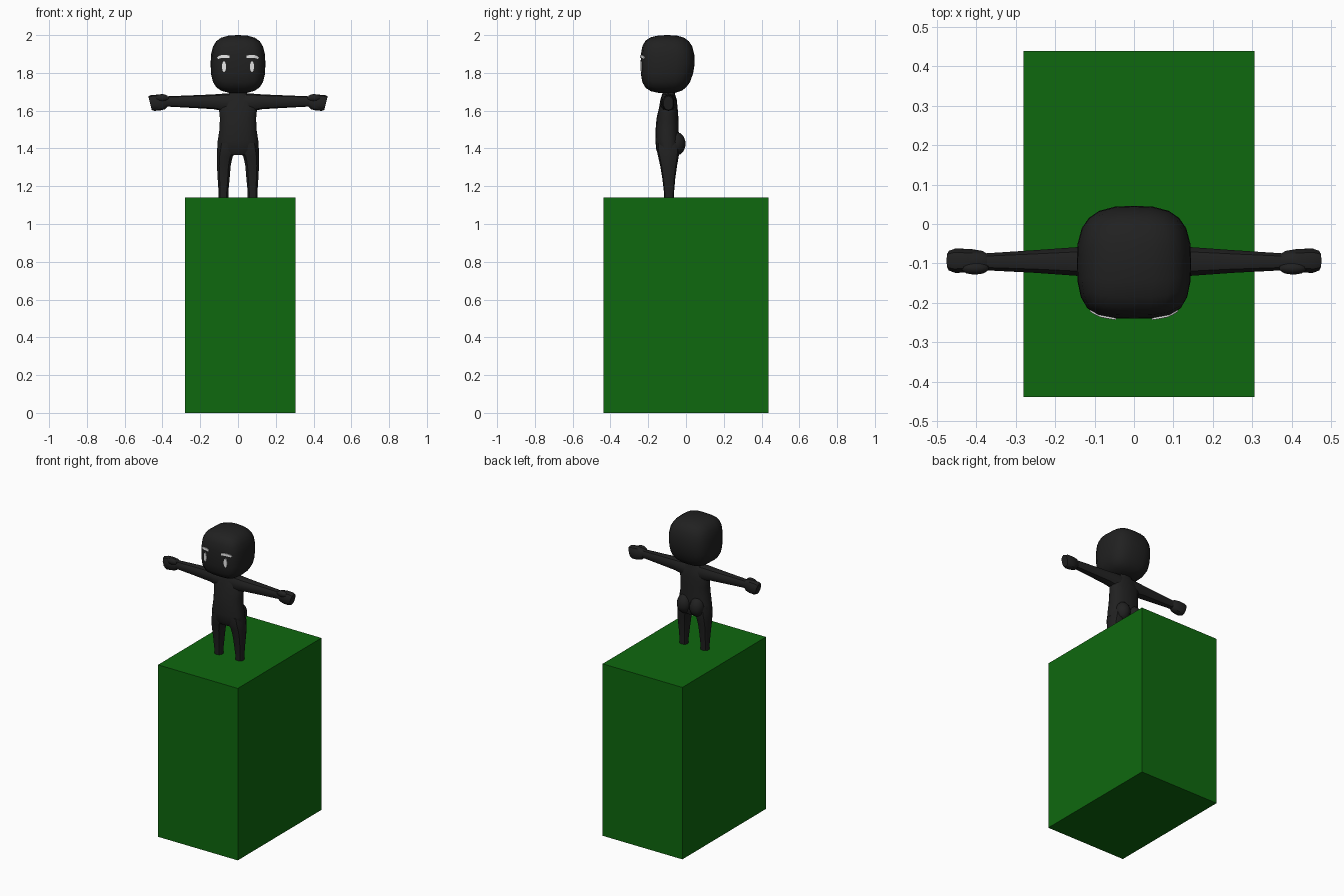
import bpy, bmesh, math
from mathutils import Vector
from mathutils.bvhtree import BVHTree

if "Cube" in bpy.data.objects:
    bpy.data.objects.remove(bpy.data.objects["Cube"])


def material(name, r, g, b):
    m = bpy.data.materials.new(name)
    m.diffuse_color = (r, g, b, 1)
    m.use_nodes = True
    m.node_tree.nodes["Principled BSDF"].inputs["Base Color"].default_value = m.diffuse_color
    return m


GREEN = material("green", 0.0045, 0.14, 0.0045)
BLACK = material("black", 0.015, 0.015, 0.015)
WHITE = material("white", 0.8, 0.8, 0.8)


def finish(name, bm, mat, smooth=True):
    bmesh.ops.recalc_face_normals(bm, faces=bm.faces)
    me = bpy.data.meshes.new(name)
    bm.to_mesh(me)
    bm.free()
    me.materials.append(mat)
    ob = bpy.data.objects.new(name, me)
    bpy.context.collection.objects.link(ob)
    if smooth:
        bpy.ops.object.select_all(action='DESELECT')
        ob.select_set(True)
        bpy.context.view_layer.objects.active = ob
        bpy.ops.object.shade_smooth_by_angle(angle=math.radians(40))
    return ob


def loft(name, rings, axis, sides=10, side=1, power=2.4):
    """Rings are (centre x, y, z, half width, half height, lean)."""
    bm = bmesh.new()
    loops = []
    for x, y, z, a, b, lean in rings:
        loop = []
        for i in range(sides):
            t = 2 * math.pi * (i + 0.5) / sides
            c, s = math.cos(t), math.sin(t)
            u = math.copysign(abs(c) ** (2 / power), c) * a
            v = math.copysign(abs(s) ** (2 / power), s) * b
            p = (x + u, y + v, z) if axis == 'z' else (x + lean * v, y + u, z + v)
            loop.append(bm.verts.new((p[0] * side, p[1], p[2])))
        loops.append(loop)
    for l0, l1 in zip(loops, loops[1:]):
        for i in range(sides):
            j = (i + 1) % sides
            bm.faces.new((l0[i], l0[j], l1[j], l1[i]))
    bm.faces.new(loops[0])
    bm.faces.new(loops[-1])
    return finish(name, bm, BLACK)


def ellipsoid(name, centre, radii):
    bm = bmesh.new()
    bmesh.ops.create_uvsphere(bm, u_segments=10, v_segments=7, radius=1)
    for v in bm.verts:
        v.co = Vector([c + r * k for c, r, k in zip(centre, radii, v.co)])
    return finish(name, bm, BLACK)


# Pedestal block
bm = bmesh.new()
bmesh.ops.create_cube(bm, size=1)
for v in bm.verts:
    v.co = (0.0125 + v.co.x * 0.585, v.co.y * 0.876, (v.co.z + 0.5) * 1.14)
finish("pedestal", bm, GREEN, smooth=False)

# Head: a cube rounded into a soft box, narrower at the lower back
bm = bmesh.new()
bmesh.ops.create_cube(bm, size=2)
bmesh.ops.subdivide_edges(bm, edges=bm.edges[:], cuts=5, use_grid_fill=True)
for v in bm.verts:
    n = 2.9 - 0.5 * min(0, v.co.y)
    p = v.co / sum(abs(k) ** n for k in v.co) ** (1 / n)
    if p.y > 0:
        p.y *= 1 - 0.15 * max(0, -p.z)
    v.co = (p.x * 0.145, -0.097 + p.y * 0.143, 1.846 + p.z * 0.154)
bmesh.ops.recalc_face_normals(bm, faces=bm.faces)
head_tree = BVHTree.FromBMesh(bm)
finish("head", bm, BLACK)

# Torso with neck
loft("torso", [
    (0, -0.092, 1.365, 0.085, 0.050, 0),
    (0, -0.095, 1.39, 0.113, 0.062, 0),
    (0, -0.099, 1.44, 0.110, 0.063, 0),
    (0, -0.100, 1.50, 0.100, 0.061, 0),
    (0, -0.098, 1.56, 0.098, 0.058, 0),
    (0, -0.094, 1.61, 0.103, 0.050, 0),
    (0, -0.092, 1.66, 0.090, 0.043, 0),
    (0, -0.092, 1.69, 0.050, 0.033, 0),
    (0, -0.092, 1.72, 0.040, 0.028, 0)], 'z', 14)


def face_plate(name, outline, side):
    """Thin plate laid on the curved front of the head."""
    bm = bmesh.new()
    front, back = [], []
    for x, z in outline:
        hit = head_tree.ray_cast(Vector((x * side, -1, z)), Vector((0, 1, 0)))[0]
        front.append(bm.verts.new((x * side, hit.y - 0.005, z)))
        back.append(bm.verts.new((x * side, hit.y + 0.003, z)))
    n = len(outline)
    # strips across the outline follow the curve of the face
    for i in range(n // 2 - 1):
        for loop in (front, back):
            bm.faces.new((loop[i], loop[i + 1], loop[n - 2 - i], loop[n - 1 - i]))
    for i in range(n):
        j = (i + 1) % n
        bm.faces.new((front[i], front[j], back[j], back[i]))
    finish(name, bm, WHITE, smooth=False)


for side, tag in ((-1, "left"), (1, "right")):
    # Leg
    loft(tag + "_leg", [
        (0.077, -0.090, 1.11, 0.026, 0.024, 0),
        (0.077, -0.090, 1.17, 0.027, 0.027, 0),
        (0.076, -0.091, 1.24, 0.033, 0.034, 0),
        (0.075, -0.092, 1.31, 0.038, 0.045, 0),
        (0.070, -0.093, 1.355, 0.043, 0.054, 0),
        (0.058, -0.095, 1.39, 0.054, 0.060, 0),
        (0.054, -0.097, 1.43, 0.050, 0.058, 0)], 'z', 10, side)
    # Buttock
    ellipsoid(tag + "_buttock", (side * 0.046, -0.052, 1.425), (0.048, 0.050, 0.062))
    # Arm, from inside the chest to the wrist
    loft(tag + "_arm", [
        (0.02, -0.093, 1.640, 0.042, 0.052, 0),
        (0.08, -0.094, 1.644, 0.042, 0.046, 0),
        (0.13, -0.095, 1.647, 0.039, 0.039, 0),
        (0.25, -0.095, 1.648, 0.030, 0.033, 0),
        (0.40, -0.096, 1.649, 0.021, 0.026, 0)], 'x', 10, side)
    # Hand with slanted knuckles
    loft(tag + "_hand", [
        (0.370, -0.096, 1.649, 0.021, 0.026, 0),
        (0.385, -0.094, 1.645, 0.027, 0.037, 0),
        (0.415, -0.093, 1.643, 0.031, 0.042, 0.1),
        (0.450, -0.093, 1.641, 0.032, 0.042, 0.2),
        (0.466, -0.093, 1.640, 0.026, 0.037, 0.25)], 'x', 10, side)
    # Thumb
    ellipsoid(tag + "_thumb", (side * 0.403, -0.112, 1.668), (0.037, 0.017, 0.020))
    # Eye
    face_plate(tag + "_eye", [
        (0.074 + 0.011 * math.cos(t), 1.833 + 0.029 * math.sin(t))
        for t in [math.pi * (k + 0.5) / 6 for k in range(12)]], side)
    # Eyebrow, drooping at the outer end
    top = [(0.045, 1.891), (0.065, 1.895), (0.085, 1.895), (0.100, 1.890), (0.112, 1.880)]
    low = [(0.105, 1.873), (0.096, 1.877), (0.083, 1.879), (0.065, 1.879), (0.045, 1.879)]
    face_plate(tag + "_eyebrow", top + low, side)
